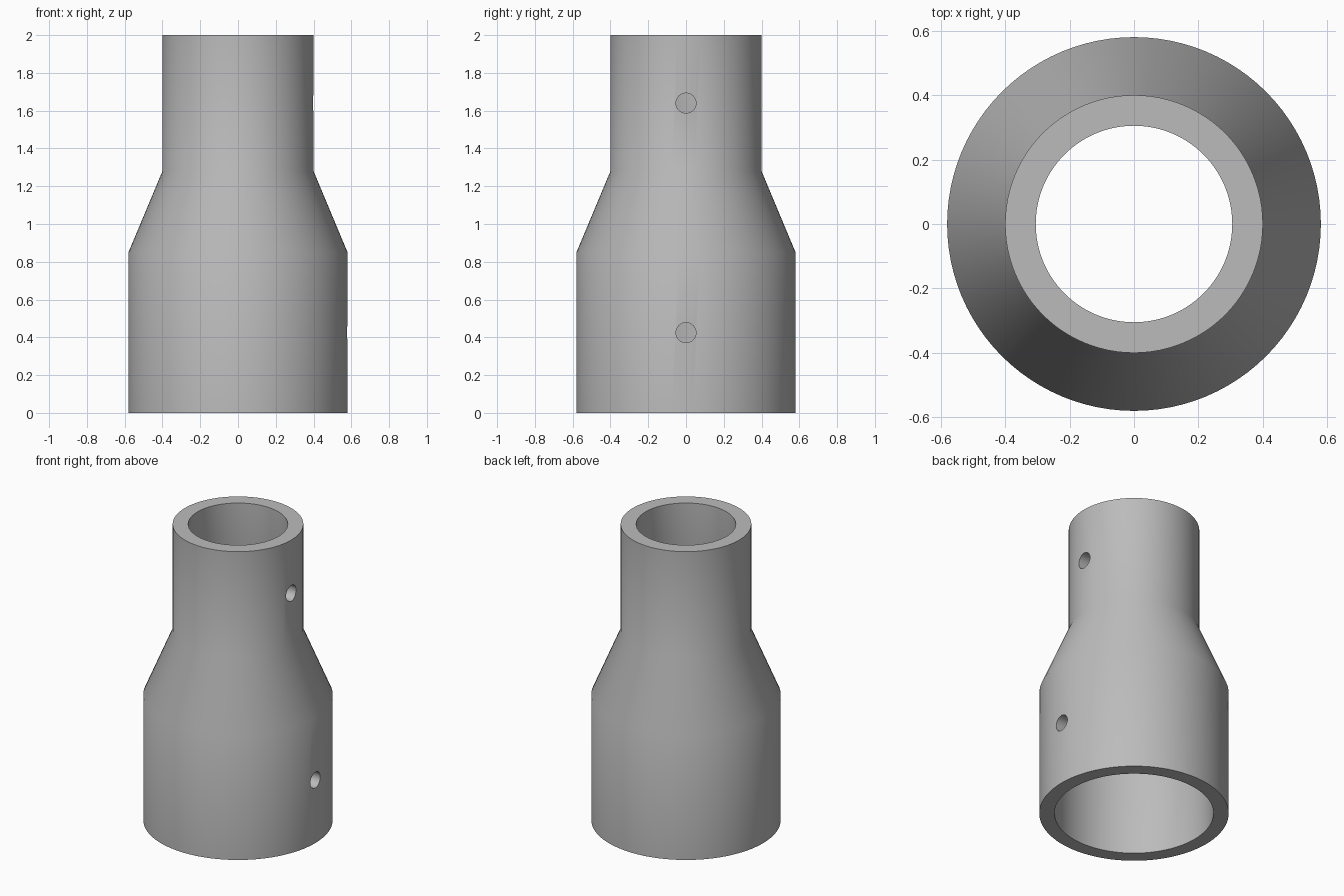
import bpy
import math

cube = bpy.data.objects.get("Cube")
if cube:
    bpy.data.objects.remove(cube, do_unlink=True)

SEGMENTS = 96

grey = bpy.data.materials.new("plain grey")
grey.use_nodes = True
colour = (0.5, 0.5, 0.5, 1)
grey.diffuse_color = colour
grey.node_tree.nodes["Principled BSDF"].inputs["Base Color"].default_value = colour


def revolve(name, profile):
    """Turn a closed (radius, height) profile around the z axis."""
    verts, faces = [], []
    n = len(profile)
    for i in range(SEGMENTS):
        a = math.tau * i / SEGMENTS
        verts += [(r * math.cos(a), r * math.sin(a), z) for r, z in profile]
        j = (i + 1) % SEGMENTS
        for k in range(n):
            m = (k + 1) % n
            faces.append((i * n + k, j * n + k, j * n + m, i * n + m))
    mesh = bpy.data.meshes.new(name)
    mesh.from_pydata(verts, [], faces)
    obj = bpy.data.objects.new(name, mesh)
    bpy.context.collection.objects.link(obj)
    mesh.materials.append(grey)
    return obj


# Hollow reducing sleeve: outer wall going up, then bore going down
sleeve = revolve("reducer_sleeve", [
    (0.58, 0), (0.58, 0.85), (0.4, 1.28), (0.4, 2),
    (0.305, 2), (0.305, 1.28), (0.487, 0.85), (0.487, 0),
])

# Screw holes through the left wall only
for label, z in (("lower", 0.425), ("upper", 1.64)):
    bpy.ops.mesh.primitive_cylinder_add(
        vertices=32, radius=0.053, depth=0.6,
        location=(0.5, 0, z), rotation=(0, math.pi / 2, 0))
    cutter = bpy.context.object
    cutter.name = label + "_hole_cutter"
    cutter.data.materials.append(grey)
    cutter.hide_render = True
    cutter.hide_set(True)
    cut = sleeve.modifiers.new(label + " hole", 'BOOLEAN')
    cut.operation = 'DIFFERENCE'
    cut.solver = 'EXACT'
    cut.object = cutter

# Bake the cuts, then shade smooth with crisp rims
bpy.ops.object.select_all(action='DESELECT')
sleeve.select_set(True)
bpy.context.view_layer.objects.active = sleeve
for modifier in list(sleeve.modifiers):
    bpy.ops.object.modifier_apply(modifier=modifier.name)
for obj in list(bpy.data.objects):
    if obj.name.endswith("_hole_cutter"):
        bpy.data.objects.remove(obj, do_unlink=True)
bpy.ops.object.shade_smooth_by_angle(angle=math.radians(30))
